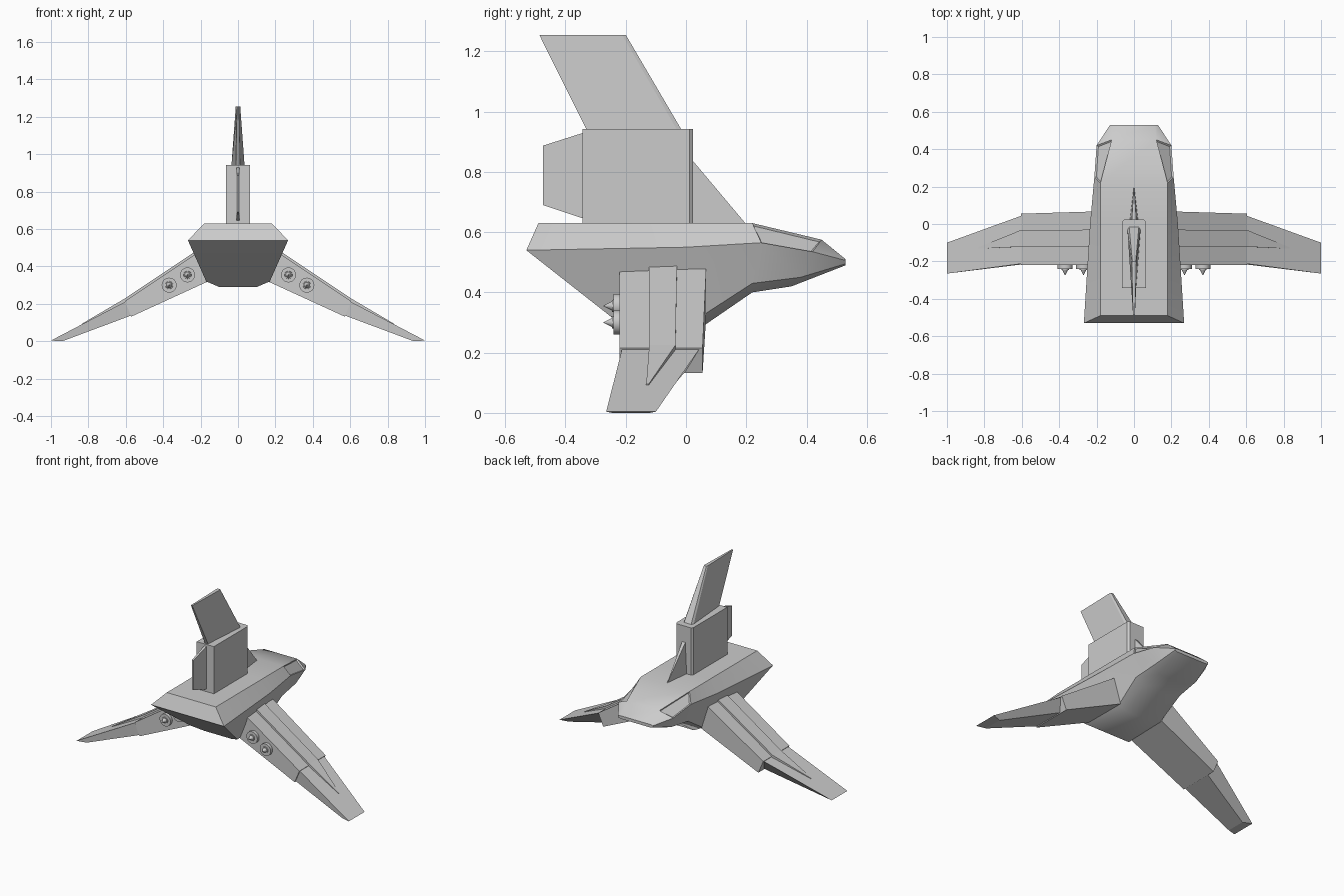
import bpy, bmesh, math

if "Cube" in bpy.data.objects:
    bpy.data.objects.remove(bpy.data.objects["Cube"])


def loft(name, rings, mirror=False, smooth=False, inset=None):
    """Join rings of equal point count into a closed solid."""
    bm = bmesh.new()
    vs = [[bm.verts.new(p) for p in r] for r in rings]
    n = len(rings[0])
    picked = []
    for k in range(len(vs) - 1):
        for i in range(n):
            j = (i + 1) % n
            f = bm.faces.new((vs[k][i], vs[k][j], vs[k + 1][j], vs[k + 1][i]))
            if inset and (k, i) in inset:
                picked.append(f)
    for r in (vs[0], vs[-1]):
        for i in range(n // 2 - 1):
            bm.faces.new((r[i], r[i + 1], r[n - 2 - i], r[n - 1 - i]))
    bmesh.ops.recalc_face_normals(bm, faces=bm.faces[:])
    if picked:
        bmesh.ops.inset_individual(bm, faces=picked, thickness=0.008, depth=-0.008)
    me = bpy.data.meshes.new(name)
    bm.to_mesh(me)
    bm.free()
    ob = bpy.data.objects.new(name, me)
    bpy.context.collection.objects.link(ob)
    if mirror:
        ob.modifiers.new("mirror", 'MIRROR')
    if smooth:
        bpy.context.view_layer.objects.active = ob
        ob.select_set(True)
        bpy.ops.object.shade_smooth_by_angle(angle=math.radians(30))
        ob.select_set(False)
    return ob


def both(half):
    """Half section (top to bottom) completed with its mirror image."""
    return half + [(-x, y, z) for x, y, z in reversed(half)]


def plate(name, points):
    """Upright plate from (y, z, half width) corners."""
    return loft(name, [[(s * w, y, z) for y, z, w in points] for s in (1, -1)])


# Hull, from the raked tail to the nose, with recessed side windows
hull = [
    [(.18, -.49, .63), (.268, -.53, .54), (.17, -.25, .32), (.10, -.21, .29)],
    [(.18, 0, .63), (.235, 0, .55), (.16, .05, .32), (.10, .06, .29)],
    [(.18, .22, .63), (.212, .25, .565), (.17, .22, .43), (.10, .22, .40)],
    [(.12, .45, .575), (.20, .42, .535), (.16, .38, .45), (.10, .35, .42)],
    [(.11, .53, .51), (.128, .53, .506), (.128, .53, .495), (.11, .53, .49)],
]
loft("hull", [both(h) for h in hull], smooth=True, inset={(2, 0), (2, 6)})

# Wings: thick inner slab, tapered outer panel, raised rib on top
loft("inner_wings", [
    [(.21, -.22, .478), (.21, .067, .478), (.16, .067, .32), (.16, -.22, .32)],
    [(.605, -.22, .215), (.605, .055, .215), (.57, .055, .132), (.57, -.22, .132)],
], mirror=True)
loft("outer_wings", [
    [(.60, -.212, .213), (.60, .045, .213), (.565, .0, .14), (.565, -.212, .14)],
    [(1.0, -.265, .004), (1.0, -.1, .004), (.94, -.12, 0), (.94, -.245, 0)],
], mirror=True)


def rib_section(x, z, y0, y1, h):
    top = (x + h * .5, z + h * .85)
    return [(x, y0, z - .01), (x, y1, z - .01), (top[0], y1, top[1]), (top[0], y0, top[1])]


loft("wing_ribs", [
    rib_section(.21, .478, -.122, -.03, .012),
    rib_section(.605, .215, -.122, -.035, .012),
    rib_section(.83, .093, -.132, -.124, .003),
], mirror=True)

# Exhausts on the wing edges: drum with a small spike
for i, (x, z) in enumerate([(.27, .355), (.368, .30)]):
    for side, s in (("right", 1), ("left", -1)):
        for part, r1, r2, y, d in (("drum", .04, .04, -.205, .07),
                                   ("hub", .024, .02, -.235, .02),
                                   ("spike", .017, .001, -.258, .032)):
            bpy.ops.mesh.primitive_cone_add(vertices=24, radius1=r1, radius2=r2, depth=d,
                                            location=(s * x, y, z),
                                            rotation=(math.pi / 2, 0, 0))
            ob = bpy.context.object
            ob.name = f"exhaust_{part}_{side}_{i + 1}"
            bpy.ops.object.shade_smooth_by_angle(angle=math.radians(30))

# Tail tower: box with bevelled leading corners
tower = [(.063, -.343), (.063, .012), (.053, .024), (-.053, .024), (-.063, .012), (-.063, -.343)]
loft("tail_tower", [[(x, y, z) for x, y in tower] for z in (.62, .943)])

# Thin rear rudder, leading fillet and swept upper fin
plate("rudder", [(-.34, .645, .008), (-.475, .69, .006), (-.475, .887, .006), (-.34, .93, .008)])
plate("dorsal_fillet", [(.02, .625, .022), (.198, .625, .001), (.195, .632, .001), (.02, .84, .012)])
fin = [
    [(.035, -.03), (.026, -.015), (-.026, -.015), (-.035, -.03), (-.012, -.33), (.012, -.33)],
    [(.012, -.212), (.009, -.2), (-.009, -.2), (-.012, -.212), (-.005, -.487), (.005, -.487)],
]
# Order each fin ring so its caps pair left with right
loft("upper_fin", [[(x, y, z) for x, y in (r[5], r[0], r[1], r[2], r[3], r[4])]
                   for r, z in zip(fin, (.94, 1.255))])
